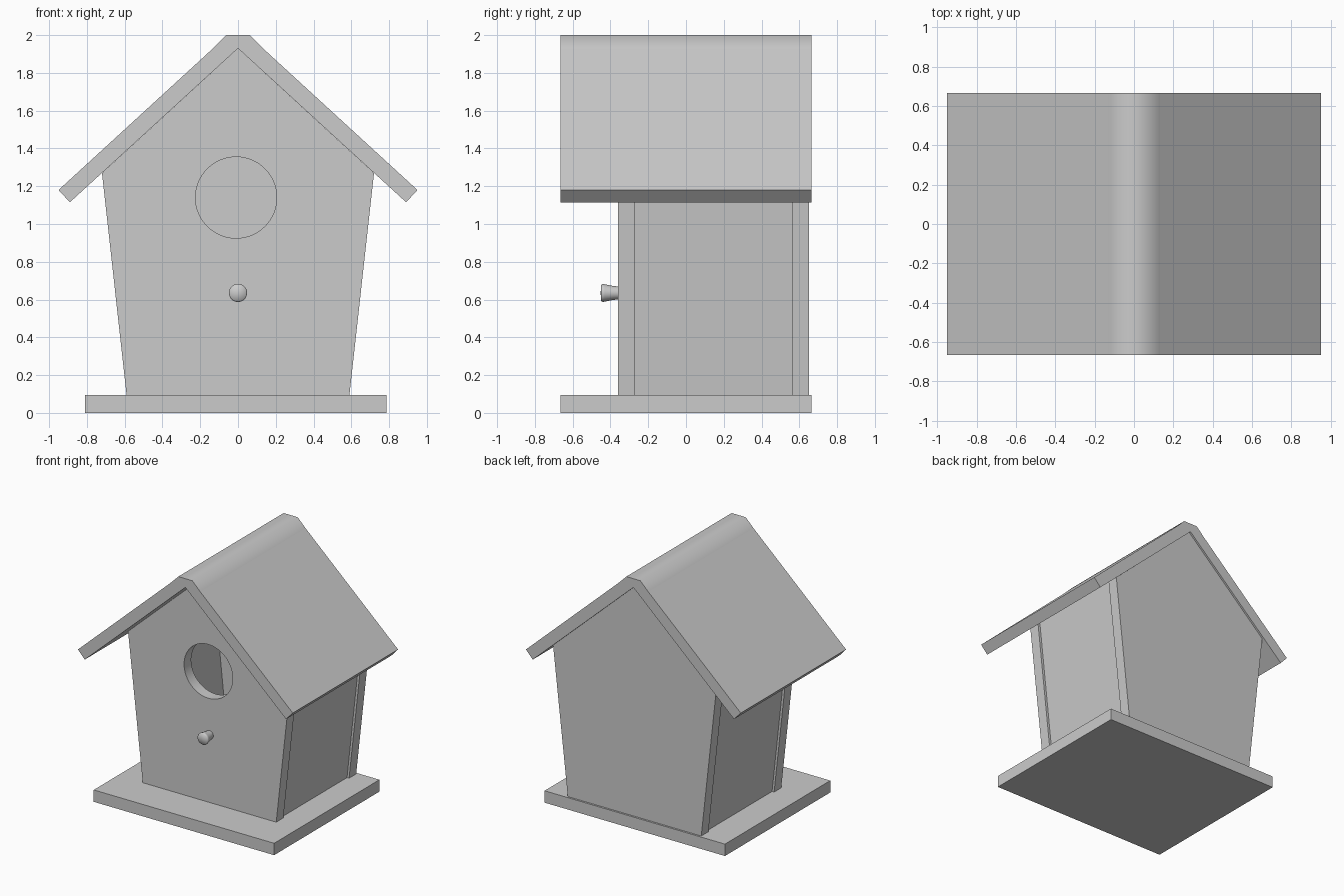
import bpy, bmesh, math

if "Cube" in bpy.data.objects:
    bpy.data.objects.remove(bpy.data.objects["Cube"])


def finish(name, bm, smooth_angle=None):
    bmesh.ops.remove_doubles(bm, verts=bm.verts, dist=1e-5)
    bmesh.ops.recalc_face_normals(bm, faces=bm.faces)
    mesh = bpy.data.meshes.new(name)
    bm.to_mesh(mesh)
    bm.free()
    ob = bpy.data.objects.new(name, mesh)
    bpy.context.collection.objects.link(ob)
    if smooth_angle:
        bpy.ops.object.select_all(action='DESELECT')
        bpy.context.view_layer.objects.active = ob
        ob.select_set(True)
        bpy.ops.object.shade_smooth_by_angle(angle=math.radians(smooth_angle))
    return ob


def prism(name, profile, y0, y1, smooth_angle=None):
    """Extrude an (x, z) profile along y."""
    bm = bmesh.new()
    face = bm.faces.new([bm.verts.new((x, y0, z)) for x, z in profile])
    ext = bmesh.ops.extrude_face_region(bm, geom=[face])
    moved = [v for v in ext["geom"] if isinstance(v, bmesh.types.BMVert)]
    bmesh.ops.translate(bm, verts=moved, vec=(0, y1 - y0, 0))
    return finish(name, bm, smooth_angle)


def mirrored(profile):
    return [(-x, z) for x, z in reversed(profile)]


def circle(cx, cz, r, n):
    return [(cx + r * math.cos(2 * math.pi * i / n),
             cz + r * math.sin(2 * math.pi * i / n)) for i in range(n)]


# base board
prism("base", [(-0.81, 0), (0.785, 0), (0.785, 0.095), (-0.81, 0.095)], -0.665, 0.665)

# front and back gable panels
gable = [(-0.59, 0.095), (0.59, 0.095), (0.72, 1.27), (0, 1.93), (-0.72, 1.27)]
front = prism("front_panel", gable, -0.36, -0.27)
prism("back_panel", gable, 0.56, 0.65)

# round entrance hole
cutter = prism("hole_cutter", circle(-0.01, 1.14, 0.215, 64), -0.5, -0.15)
mod = front.modifiers.new("entrance", 'BOOLEAN')
mod.operation = 'DIFFERENCE'
mod.solver = 'EXACT'
mod.object = cutter
bpy.ops.object.select_all(action='DESELECT')
bpy.context.view_layer.objects.active = front
front.select_set(True)
bpy.ops.object.modifier_apply(modifier=mod.name)
bpy.ops.object.shade_smooth_by_angle(angle=math.radians(30))
bpy.data.objects.remove(cutter)

# side walls and roof boards, mirrored left and right
wall = [(0.48, 0.095), (0.572, 0.095), (0.702, 1.286), (0.612, 1.369)]
board = [(0, 1.93), (0.89, 1.115), (0.95, 1.18), (0.132, 1.93)]
for side, shape in (("right", lambda p: p), ("left", mirrored)):
    prism(side + "_wall", shape(wall), -0.27, 0.56)
    prism(side + "_roof", shape(board), -0.665, 0.665)

# ridge cap
prism("ridge_cap", [(-0.132, 1.93), (0.132, 1.93), (0.062, 2.0), (-0.062, 2.0)],
      -0.665, 0.665, 50)

# perch knob, lathed around the y axis
bm = bmesh.new()
outline = [(0, -0.355), (0.034, -0.355), (0.037, -0.385), (0.046, -0.43),
           (0.048, -0.441), (0.043, -0.449), (0, -0.452)]
verts = [bm.verts.new((r, y, 0)) for r, y in outline]
edges = [bm.edges.new(pair) for pair in zip(verts, verts[1:])]
bmesh.ops.spin(bm, geom=verts + edges, cent=(0, 0, 0), axis=(0, 1, 0),
               angle=2 * math.pi, steps=32)
bmesh.ops.translate(bm, verts=bm.verts, vec=(0, 0, 0.635))
finish("perch_knob", bm, 75)
